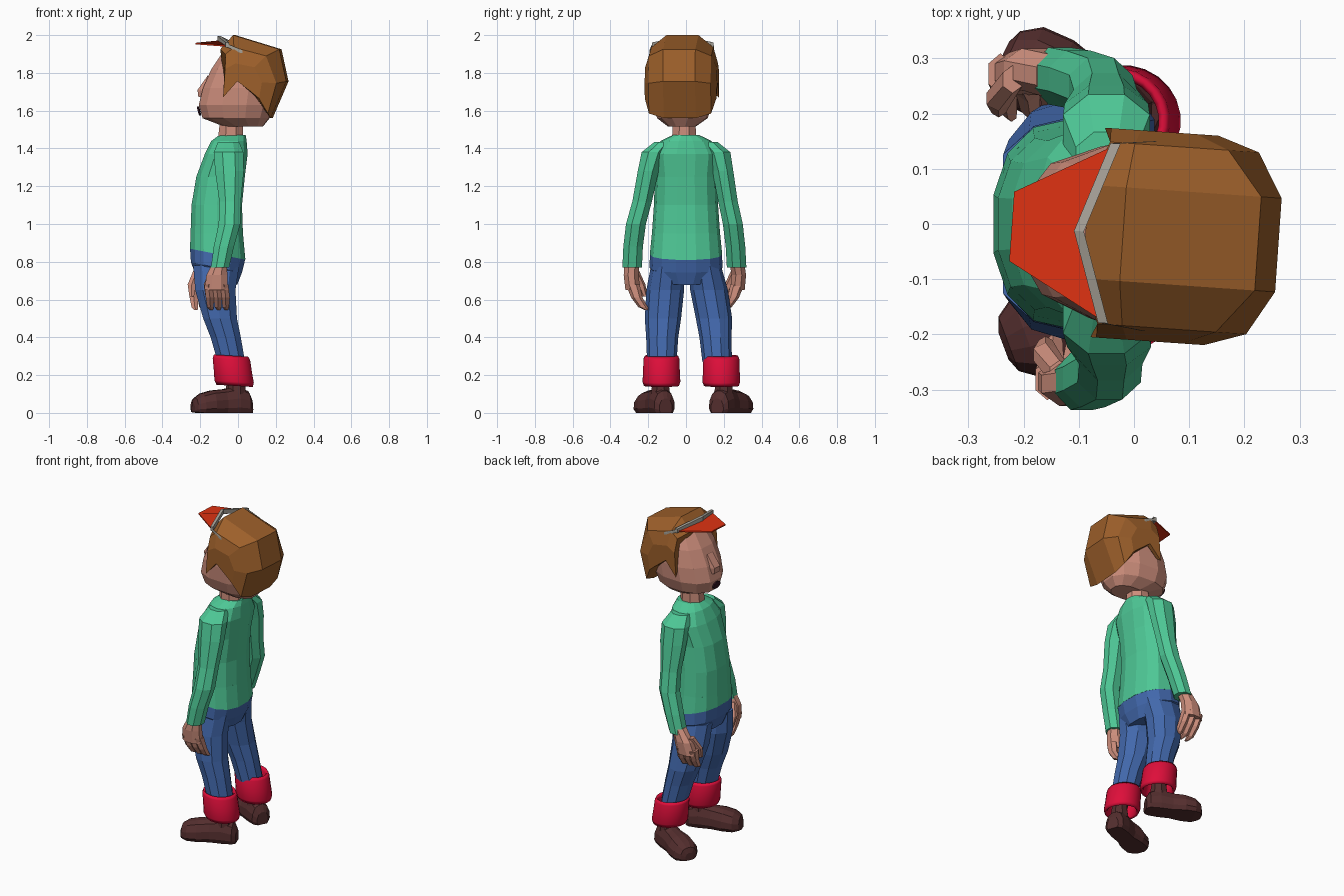
import bpy, bmesh, math
from mathutils import Vector, Matrix


def material(name, r, g, b):
    m = bpy.data.materials.new(name)
    lin = [((c / 255 + 0.055) / 1.055) ** 2.4 for c in (r, g, b)]
    m.diffuse_color = (*lin, 1)
    return m


SKIN = material("skin", 205, 142, 124)
GREEN = material("green sweater", 78, 200, 150)
BLUE = material("blue trousers", 66, 104, 172)
RED = material("crimson cuff", 222, 14, 58)
BROWN = material("dark brown shoe", 84, 46, 46)
HAIR = material("brown hair", 156, 95, 42)
VISOR = material("orange red visor", 222, 50, 18)
GREY = material("grey band", 165, 160, 150)
DARK = material("dark mouth", 50, 18, 30)


def loft(name, rings, mat, cap=True, close=False, smooth=False):
    """Skin a list of equal-length point rings."""
    bm = bmesh.new()
    vs = [[bm.verts.new(p) for p in ring] for ring in rings]
    n = len(vs[0])
    pairs = list(zip(vs, vs[1:]))
    if close:
        pairs.append((vs[-1], vs[0]))
    for a, b in pairs:
        for i in range(n):
            j = (i + 1) % n
            bm.faces.new((a[i], a[j], b[j], b[i]))
    if cap and not close:
        bm.faces.new(vs[0])
        bm.faces.new(vs[-1])
    bmesh.ops.recalc_face_normals(bm, faces=bm.faces)
    me = bpy.data.meshes.new(name)
    bm.to_mesh(me)
    bm.free()
    me.materials.append(mat)
    for p in me.polygons:
        p.use_smooth = smooth
    ob = bpy.data.objects.new(name, me)
    bpy.context.collection.objects.link(ob)
    return ob


def oval(x, y, z, rx, ry, n=10, tilt=0.0, power=1.0):
    """Horizontal ring; tilt drops z towards +x, power < 1 makes it boxier."""
    pts = []
    for i in range(n):
        a = 2 * math.pi * (i + 0.5) / n
        c, s = math.cos(a), math.sin(a)
        dx = rx * math.copysign(abs(c) ** power, c)
        dy = ry * math.copysign(abs(s) ** power, s)
        pts.append((x + dx, y + dy, z - tilt * dx))
    return pts


def body(name, rows, mat, n=10, tilt=0.0, power=1.0):
    return loft(name, [oval(*r, n, tilt, power) for r in rows], mat)


def span(rows, y=0.0):
    """Rows of (z, front x, back x, half width) to oval rows."""
    return [((a + b) / 2, y, z, (b - a) / 2 * 1.03, w * 1.03) for z, a, b, w in rows]


# Torso, pelvis, neck
sweater = [(1.47, -.10, .04, .07), (1.44, -.14, .045, .13), (1.37, -.175, .05, .175),
           (1.25, -.22, .035, .16), (1.10, -.245, .02, .165), (.95, -.25, .025, .175)]
body("sweater_torso", span(sweater), GREEN, 14, 0.0, .85)
hem = [(.951, -.25, .025, .175), (.84, -.253, .038, .186)]
rows = span(hem)
loft("sweater_hem", [oval(*rows[0], 14, 0, .85), oval(*rows[1], 14, .2, .85)], GREEN)
body("trouser_seat", span([(.842, -.253, .037, .185), (.77, -.248, .02, .188),
                           (.70, -.22, -.005, .13)]), BLUE, 14, .2, .85)
body("neck", [(-.04, -.01, 1.42, .075, .07), (-.035, -.01, 1.55, .065, .065)], SKIN, 8)

# Arms, hands (posed slightly differently on each side)
arm_left = [(-.05, -.12, 1.435, .06, .05), (-.05, -.172, 1.38, .085, .068), (-.045, -.2, 1.28, .082, .06),
            (-.042, -.232, 1.12, .062, .056), (-.045, -.265, 1.0, .062, .057),
            (-.075, -.28, .88, .058, .056), (-.095, -.285, .77, .052, .056)]
arm_right = [(-.05, .12, 1.435, .06, .05), (-.05, .172, 1.38, .085, .068), (-.05, .195, 1.28, .082, .06),
             (-.052, .222, 1.12, .062, .056), (-.06, .248, 1.0, .062, .057),
             (-.1, .262, .88, .058, .056), (-.135, .268, .77, .052, .056)]
hand_left = [(-.095, -.285, .8, .04, .043), (-.112, -.29, .73, .06, .043), (-.115, -.282, .65, .066, .042)]
hand_right = [(-.14, .268, .8, .04, .043), (-.18, .28, .73, .06, .041), (-.2, .272, .65, .066, .042)]
for side, s, arm, hand in (("left", -1, arm_left, hand_left), ("right", 1, arm_right, hand_right)):
    body("sleeve_" + side, arm, GREEN, 8)
    body("palm_" + side, hand, SKIN, 8)
    px, py, pz = hand[-1][:3]
    for k in (-1, 0, 1):
        x = px + k * .042
        body(f"finger_{side}_{k + 2}", [(x, py, pz + .03, .025, .037), (x + .008, py - s * .022, pz - .04, .025, .03),
                                        (x * .97 + .006, py - s * .055, pz - .09, .02, .025),
                                        (x * .95 + .008, py - s * .075, pz - .105, .01, .012)], SKIN, 6)
    body("thumb_" + side, [(px - .02, py - s * .01, pz + .1, .02, .025), (px - .045, py - s * .045, pz + .03, .025, .022),
                           (px - .045, py - s * .065, pz - .035, .014, .014)], SKIN, 6)

# Legs, cuffs, shoes
leg_ys = {"left": (-.1, -.11, -.122, -.126, -.128), "right": (.1, .122, .148, .156, .165)}
leg_rows = [(-.115, .78, .128, .085), (-.12, .65, .112, .1), (-.095, .5, .094, .096),
            (-.065, .4, .084, .085), (-.035, .27, .076, .078)]
shoe_rows = [(0, .035, .075), (.02, .055, .115), (.08, .062, .14), (.15, .06, .125),
             (.22, .076, .118), (.28, .074, .102), (.315, .05, .075), (.325, .025, .045)]
shoe_profile = [(-.85, 0), (-1.05, .2), (-1, .55), (-.7, .88), (-.25, 1),
                (.25, 1), (.7, .88), (1, .55), (1.05, .2), (.85, 0)]
cuff_profile = [(.78, .285), (.9, .303), (.98, .285), (1.0, .22), (1.03, .165), (.95, .143), (.82, .155), (.76, .22)]
for side, heel, toe, cy in (("left", (.068, -.107), (-.235, -.22), -.13), ("right", (.055, .165), (-.225, .3), .187)):
    body("trouser_leg_" + side, [(x, y, z, rx, ry) for (x, z, rx, ry), y in zip(leg_rows, leg_ys[side])], BLUE, 10)
    rings = [oval(-.027 + (.22 - z) * .12, cy, z, .102 * r, .098 * r, 24, .06) for r, z in cuff_profile]
    loft("cuff_" + side, rings, RED, close=True, smooth=True)
    h = Vector((*heel, 0))
    d = (Vector((*toe, 0)) - h).normalized()
    across = Vector((-d.y, d.x, 0))
    loft("shoe_" + side, [[h + d * u + across * (w * a) + Vector((0, 0, t * b + .004 * (u > .3))) for a, b in shoe_profile]
                          for u, w, t in shoe_rows], BROWN)
    a = h + d * .08
    body("ankle_" + side, [(a.x, a.y, .1, .055, .055), (a.x, a.y, .17, .045, .045),
                           (-.03, cy, .28, .05, .05)], BROWN, 8)

# Head parts are built around y = 0, then turned and shifted together
head_parts = []
head_parts.append(body("head", span([(1.515, -.07, .13, .07), (1.56, -.185, .165, .13), (1.63, -.205, .188, .155),
                                     (1.72, -.182, .195, .16), (1.82, -.138, .195, .152),
                                     (1.91, -.078, .165, .125), (1.95, -.02, .12, .07)]), SKIN, 12, 0, .85))
head_parts.append(loft("nose", [[(-.16, -.025, 1.785), (-.16, .025, 1.785), (-.155, .02, 1.77), (-.155, -.02, 1.77)],
                                [(-.213, -.025, 1.71), (-.213, .025, 1.71), (-.16, .04, 1.70), (-.16, -.04, 1.70)],
                                [(-.21, -.022, 1.675), (-.21, .022, 1.675), (-.17, .03, 1.665), (-.17, -.03, 1.665)]], SKIN))
mouth = [[(x - .24 * (1.6 - z), y, z) for x, y, z in
          [(x0, .032 * math.cos(i * math.pi / 5), 1.598 + .024 * math.sin(i * math.pi / 5)) for i in range(10)]]
         for x0 in (-.203, -.212)]
mouth = [[(x + .5 * (1.6 - z), y, z) for x, y, z in ring] for ring in mouth]
head_parts.append(loft("mouth", mouth, DARK))

# Hair: faceted side profiles lofted across the width
mid = [(-.03, 1.80), (-.088, 1.925), (-.02, 2.0), (.225, 1.925), (.262, 1.755), (.178, 1.56), (.10, 1.67), (.015, 1.755)]
near = [(-.055, 1.69), (-.055, 1.90), (-.01, 1.935), (.16, 1.89), (.215, 1.745), (.17, 1.585), (.10, 1.68), (.01, 1.756)]
edge = [(-.066, 1.67), (-.055, 1.82), (0, 1.85), (.10, 1.83), (.14, 1.75), (.125, 1.665), (.095, 1.69), (.01, 1.756)]
sections = [(-.19, edge), (-.165, near), (-.085, mid), (.085, mid), (.165, near), (.19, edge)]
head_parts.append(loft("hair", [[(x, y, z) for x, z in prof] for y, prof in sections], HAIR))


def bar(name, a, b, w, h):
    a, b = Vector(a), Vector(b)
    rect = [(-w, -h), (w, -h), (w, h), (-w, h)]
    return loft(name, [[p + Vector((u, 0, v)) for u, v in rect] for p in (a, b)], GREY)


# Visor with its headband and thin hooks
rim = [(-.1, 0, 1.968), (-.045, -.16, 1.942), (-.222, -.063, 1.955), (-.222, .063, 1.955), (-.045, .16, 1.942)]
head_parts.append(loft("visor", [[(x, y, z + t) for x, y, z in rim] for t in (-.004, .004)], VISOR))
for side, s in (("left", -1), ("right", 1)):
    head_parts.append(bar("headband_" + side, (-.1, 0, 1.982), (-.045, s * .163, 1.948), .009, .013))
    head_parts.append(bar("headband_hook_" + side, (-.045, s * .163, 1.945), (.03, s * .172, 1.912), .005, .007))

pivot = Vector((.03, -.022, 0))
turn = Matrix.Translation(pivot) @ Matrix.Rotation(math.radians(-4), 4, "Z") @ Matrix.Translation((-.03, 0, 0))
for ob in head_parts:
    ob.data.transform(turn)
